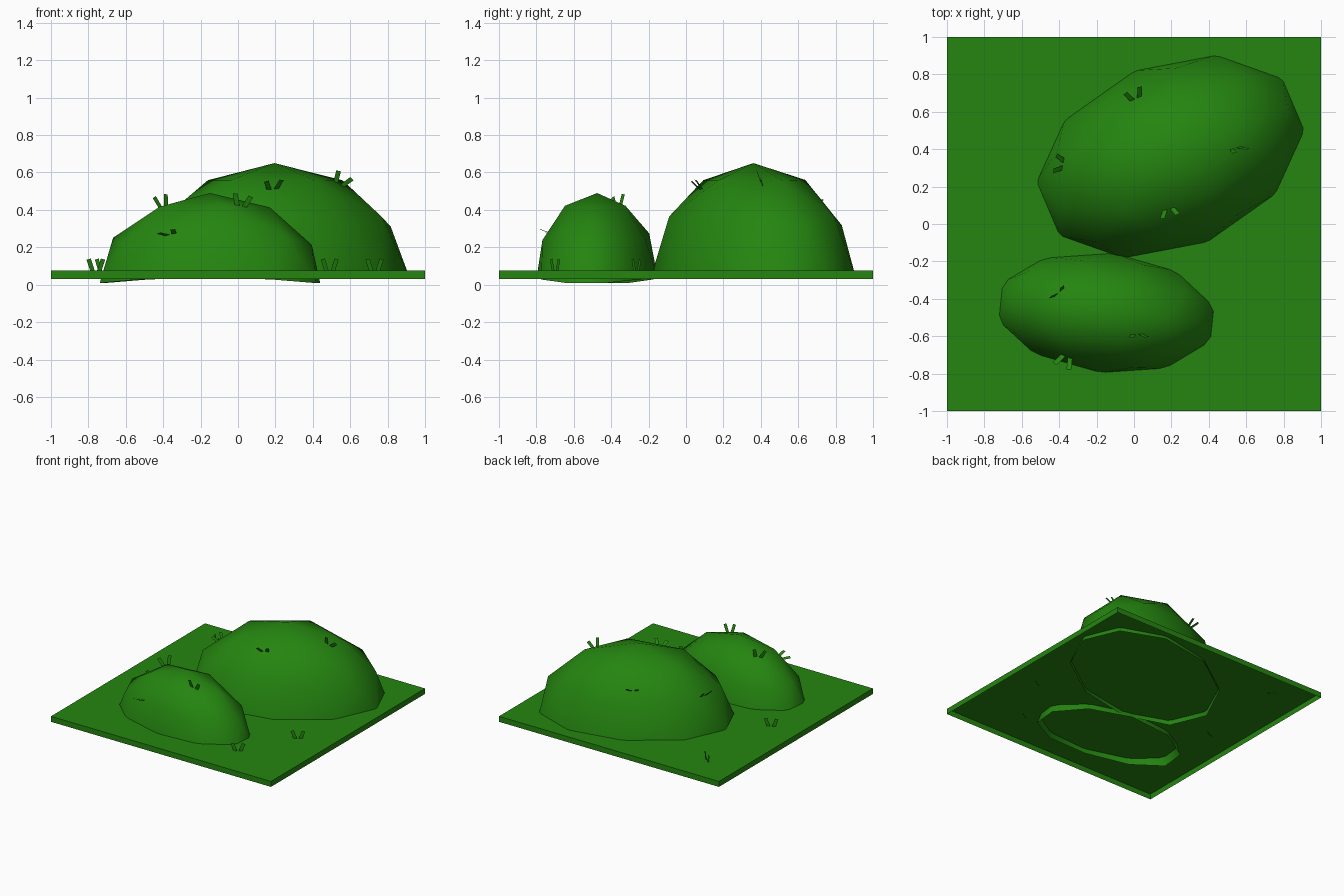
import bpy, bmesh
from math import radians
from mathutils import Matrix, Vector
from mathutils.bvhtree import BVHTree

if "Cube" in bpy.data.objects:
    bpy.data.objects.remove(bpy.data.objects["Cube"])

GROUND_Z = 0.075
GREEN = (0.018, 0.235, 0.005, 1)
grass = bpy.data.materials.new("grass_green")
grass.use_nodes = True
grass.diffuse_color = GREEN
grass.node_tree.nodes["Principled BSDF"].inputs["Base Color"].default_value = GREEN


def finish(bm, name, smooth=False):
    mesh = bpy.data.meshes.new(name)
    for f in bm.faces:
        f.smooth = smooth
    bm.to_mesh(mesh)
    bm.free()
    mesh.materials.append(grass)
    ob = bpy.data.objects.new(name, mesh)
    bpy.context.collection.objects.link(ob)
    return ob


# Ground slab, open underneath
bm = bmesh.new()
bmesh.ops.create_cube(bm, size=2, matrix=Matrix.Diagonal((1, 1, 0.0225, 1)))
bmesh.ops.translate(bm, verts=bm.verts, vec=(0, 0, GROUND_Z - 0.0225))
bottom = [f for f in bm.faces if f.normal.z < -0.5]
bmesh.ops.delete(bm, geom=bottom, context='FACES_ONLY')
finish(bm, "ground_slab")


def tuft(name, base, up, heading):
    """Two flat blades in a V, standing along up and spread along heading."""
    side = Matrix.Rotation(radians(heading), 3, 'Z') @ Vector((1, 0, 0))
    side = (side - up * side.dot(up)).normalized()
    bm = bmesh.new()
    for s in (-1, 1):
        corners = ((0.005, -0.005), (0.032, -0.005), (0.055, 0.058), (0.03, 0.065))
        bm.faces.new([bm.verts.new(base + side * s * a + up * h) for a, h in corners])
    finish(bm, name)


def hill(name, centre, size, turn, bow, tufts):
    """Open half icosphere whose long ends droop, carrying tufts at (x, y, heading)."""
    bm = bmesh.new()
    bmesh.ops.create_icosphere(bm, subdivisions=2, radius=1)
    low = [v for v in bm.verts if v.co.z < -0.01]
    bmesh.ops.delete(bm, geom=low, context='VERTS')
    for v in bm.verts:
        v.co.z -= bow / size[2] * v.co.x ** 2
    place = (Matrix.Translation(centre) @ Matrix.Rotation(radians(turn), 4, 'Z')
             @ Matrix.Diagonal((*size, 1)))
    bmesh.ops.transform(bm, matrix=place, verts=bm.verts)
    bm.normal_update()
    tree = BVHTree.FromBMesh(bm)
    for i, (x, y, heading) in enumerate(tufts):
        hit, normal, _, _ = tree.ray_cast(Vector((x, y, 2)), Vector((0, 0, -1)))
        if hit:
            tuft(f"{name}_tuft_{i + 1}", hit, normal, heading)
    finish(bm, name, smooth=True)


# Hills with their tufts
hill("large_hill", (0.195, 0.36, 0.05), (0.755, 0.5, 0.6), 23, 0.01,
     [(0.01, 0.67, 30), (-0.38, 0.32, 75), (0.185, 0.08, 20), (0.54, 0.405, 5)])
hill("small_hill", (-0.15, -0.475, 0.04), (0.612, 0.325, 0.45), -6, 0.035,
     [(-0.4, -0.365, 40), (0.015, -0.59, 0), (-0.36, -0.71, 15)])

# Tufts on the flat ground
for i, (x, y, heading) in enumerate([(-0.72, 0.755, -35), (-0.76, -0.02, 25),
                                     (0.73, -0.265, 28), (0.49, -0.7, 30)]):
    tuft(f"ground_tuft_{i + 1}", Vector((x, y, GROUND_Z)), Vector((0, 0, 1)), heading)
